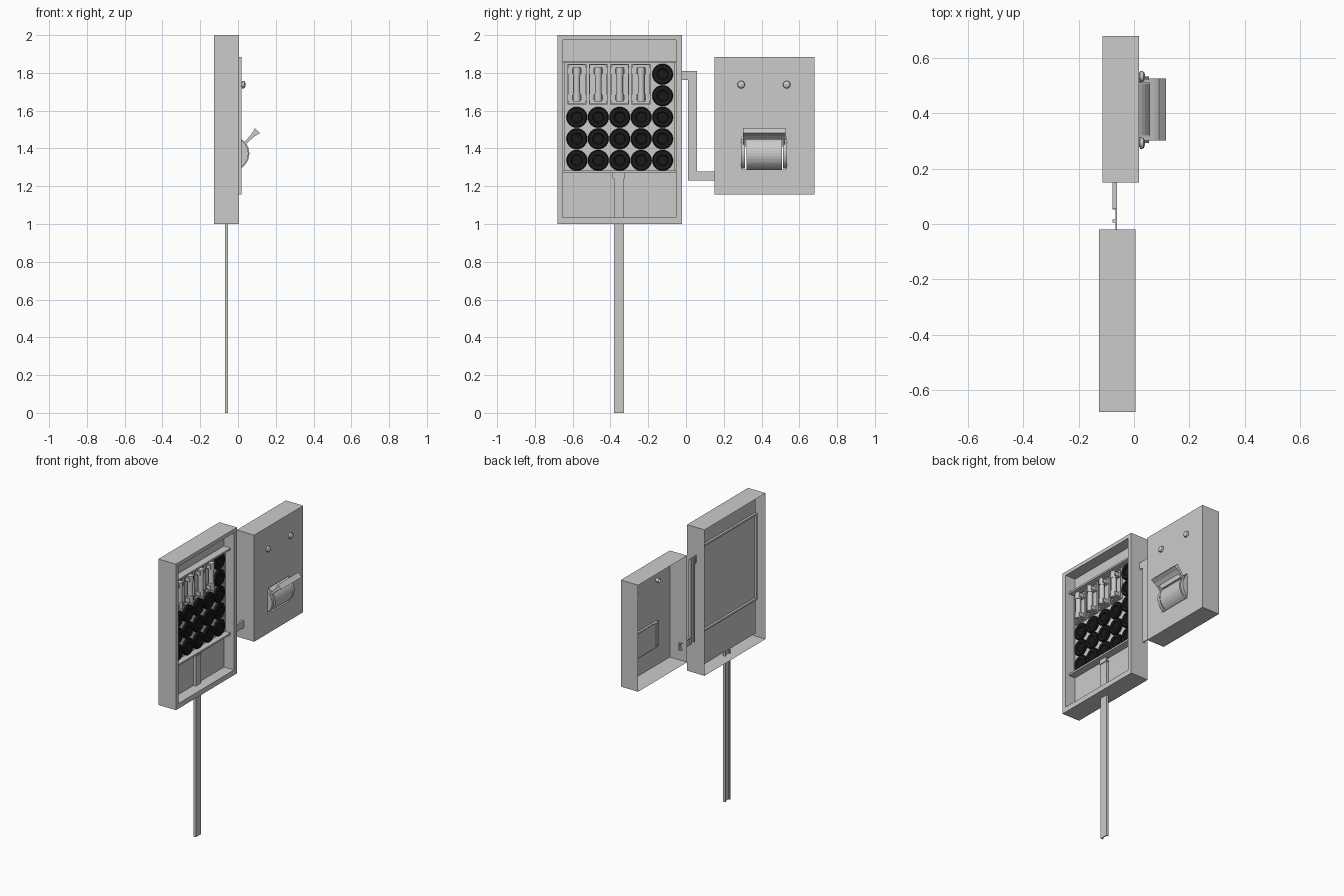
import bpy, bmesh, math
from mathutils import Matrix, Vector

if "Cube" in bpy.data.objects:
    bpy.data.objects.remove(bpy.data.objects["Cube"])


def material(name, color):
    m = bpy.data.materials.new(name)
    m.diffuse_color = (*color, 1)
    m.use_nodes = True
    m.node_tree.nodes["Principled BSDF"].inputs["Base Color"].default_value = m.diffuse_color
    return m


BLACK = material("black", (0.01, 0.01, 0.01))


def finish(name, bm, mat=None, smooth=False):
    me = bpy.data.meshes.new(name)
    bmesh.ops.recalc_face_normals(bm, faces=bm.faces)
    bm.to_mesh(me)
    bm.free()
    ob = bpy.data.objects.new(name, me)
    bpy.context.collection.objects.link(ob)
    if mat:
        me.materials.append(mat)
    if smooth:
        bpy.ops.object.select_all(action='DESELECT')
        ob.select_set(True)
        bpy.context.view_layer.objects.active = ob
        bpy.ops.object.shade_smooth_by_angle()
    return ob


def boxes(name, items, mat=None):
    """One object from boxes given as (x0, x1, y0, y1, z0, z1)."""
    bm = bmesh.new()
    for x0, x1, y0, y1, z0, z1 in items:
        m = (Matrix.Translation(((x0 + x1) / 2, (y0 + y1) / 2, (z0 + z1) / 2))
             @ Matrix.Diagonal((x1 - x0, y1 - y0, z1 - z0, 1)))
        bmesh.ops.create_cube(bm, size=1, matrix=m)
    return finish(name, bm, mat)


def shell(name, rects, cap):
    """Sheet metal shell through rectangles (x, y0, y1, z0, z1)."""
    bm = bmesh.new()
    loops = [[bm.verts.new((x, y, z)) for y, z in ((a, c), (b, c), (b, d), (a, d))]
             for x, a, b, c, d in rects]
    for p, q in zip(loops, loops[1:]):
        for i in range(4):
            j = (i + 1) % 4
            bm.faces.new((p[i], p[j], q[j], q[i]))
    if cap:
        bm.faces.new(loops[-1])
    return finish(name, bm)


def lathe(name, pos, profile, seg=24, mat=None):
    """Revolve (radius, x) points around the x axis through pos."""
    bm = bmesh.new()
    vs = [bm.verts.new((x, 0, r)) for r, x in profile]
    es = [bm.edges.new(p) for p in zip(vs, vs[1:])]
    bmesh.ops.spin(bm, geom=vs + es, cent=(0, 0, 0), axis=(1, 0, 0),
                   angle=math.tau, steps=seg)
    bmesh.ops.remove_doubles(bm, verts=bm.verts, dist=1e-5)
    bmesh.ops.translate(bm, verts=bm.verts, vec=pos)
    return finish(name, bm, mat, True)


def prism(name, pts, y0, y1, smooth=False, closed=True):
    """Extrude an (x, z) outline along y."""
    bm = bmesh.new()
    a = [bm.verts.new((x, y0, z)) for x, z in pts]
    b = [bm.verts.new((x, y1, z)) for x, z in pts]
    n = len(pts)
    for i in range(n if closed else n - 1):
        j = (i + 1) % n
        bm.faces.new((a[i], a[j], b[j], b[i]))
    if closed:
        bm.faces.new(a)
        bm.faces.new(b)
    return finish(name, bm, None, smooth)


def channel(x0, x1, y0, y1, z0, z1, t=0.006):
    """U channel open to the back, running along its longer side."""
    web = (x1 - t, x1, y0, y1, z0, z1)
    if z1 - z0 > y1 - y0:
        return [web, (x0, x1 - t, y0, y0 + t, z0, z1), (x0, x1 - t, y1 - t, y1, z0, z1)]
    return [web, (x0, x1 - t, y0, y1, z0, z0 + t), (x0, x1 - t, y0, y1, z1 - t, z1)]


# fuse cabinet: open-backed shell with a recessed front
shell("fuse_cabinet", [(-0.127, -0.68, -0.02, 1, 2), (0.006, -0.68, -0.02, 1, 2),
                       (0.006, -0.65, -0.052, 1.035, 1.975),
                       (-0.07, -0.65, -0.052, 1.035, 1.975)], True)

# frame around the fuse panel, standing out on both sides of the floor
boxes("panel_frame", [(-0.085, -0.02, -0.65, -0.052, 1.852, 1.864),
                      (-0.085, -0.02, -0.65, -0.052, 1.27, 1.282),
                      (-0.085, -0.06, -0.65, -0.642, 1.27, 1.864),
                      (-0.085, -0.06, -0.06, -0.052, 1.27, 1.864)])
boxes("fuse_panel", [(-0.069, -0.063, -0.64, -0.065, 1.282, 1.852)])

# round screw fuses
COLS = [-0.578 + 0.1135 * i for i in range(5)]
ROWS = [1.337 + 0.114 * i for i in range(5)]
for r, z in enumerate(ROWS):
    for c, y in enumerate(COLS):
        if r < 3 or c == 4:
            lathe("round_fuse", (-0.063, y, z),
                  [(0.055, 0), (0.055, 0.013), (0.05, 0.018), (0.03, 0.018),
                   (0.026, 0.012), (0, 0.012)], 24, BLACK)

# cartridge fuses in clip holders
for y in COLS[:4]:
    z0, z1, w = 1.632, 1.848, 0.05
    boxes("cartridge_holder", [
        (-0.063, -0.05, y - w, y - w + 0.006, z0, z1), (-0.063, -0.05, y + w - 0.006, y + w, z0, z1),
        (-0.063, -0.05, y - w, y + w, z0, z0 + 0.006), (-0.063, -0.05, y - w, y + w, z1 - 0.006, z1)])
    clips = []
    for z in (1.668, 1.808):
        clips.append((-0.063, -0.056, y - 0.044, y + 0.044, z - 0.015, z + 0.018))
        for s in (-1, 1):
            a, b = sorted((y + s * 0.02, y + s * 0.026))
            clips.append((-0.063, -0.025, a, b, z - 0.012, z + 0.014))
    boxes("fuse_clips", clips)
    bm = bmesh.new()
    for rad, h, zc in ((0.017, 0.18, 1.74), (0.02, 0.045, 1.672), (0.02, 0.045, 1.808)):
        bmesh.ops.create_cone(bm, cap_ends=True, segments=16, radius1=rad, radius2=rad,
                              depth=h, matrix=Matrix.Translation((-0.036, y, zc)))
    finish("cartridge_fuse", bm, None, True)

# cable channel down to the ground, with a flared top
boxes("ground_channel", channel(-0.068, -0.052, -0.382, -0.328, 0, 1.25))
boxes("channel_flare", channel(-0.068, -0.046, -0.388, -0.322, 1.24, 1.275))

# cable channel linking the two boxes
boxes("link_channel", channel(-0.077, -0.061, 0.01, 0.058, 1.23, 1.81)
      + channel(-0.077, -0.061, -0.03, 0.01, 1.762, 1.81, 0.005)
      + channel(-0.077, -0.061, 0.058, 0.17, 1.23, 1.278))

# switch box: open-backed shell with a window for the drum
shell("switch_box", [(-0.114, 0.15, 0.68, 1.155, 1.885), (0.018, 0.15, 0.68, 1.155, 1.885),
                     (0.018, 0.293, 0.533, 1.288, 1.462),
                     (0.004, 0.293, 0.533, 1.288, 1.462)], False)


# switch drum and the side straps of the lever
def arc(r, a0, a1, n=14):
    return [(-0.03 + r * math.cos(math.radians(a0 + (a1 - a0) * i / n)),
             1.373 + r * math.sin(math.radians(a0 + (a1 - a0) * i / n))) for i in range(n + 1)]


prism("switch_drum", arc(0.09, -68, 68), 0.32, 0.508)
for y0 in (0.292, 0.514):
    prism("drum_strap", arc(0.085, -68, 68), y0, y0 + 0.02)


# lever: two arms and a flared grip, tilted 45 degrees
def tilt(pts):
    u, v = Vector((1, 1)).normalized(), Vector((-1, 1)).normalized()
    return [tuple(Vector((-0.03, 1.373 - 0.012)) + u * a + v * b) for a, b in pts]


for y0 in (0.302, 0.51):
    prism("lever_arm", tilt([(0.075, -0.008), (0.15, -0.008), (0.15, 0.008), (0.075, 0.008)]),
          y0, y0 + 0.014)
prism("lever_grip", tilt([(0.13, -0.009), (0.157, -0.01), (0.188, -0.019), (0.188, 0.019),
                          (0.157, 0.01), (0.13, 0.009)]), 0.302, 0.526)

# indicator knobs
for y in (0.292, 0.533):
    dome = [(0.02 * math.cos(t * math.pi / 8), 0.014 + 0.01 * math.sin(t * math.pi / 8))
            for t in range(5)]
    lathe("indicator_knob", (0.016, y, 1.738), [(0.013, -0.02), (0.013, 0.004), (0.02, 0.006)] + dome, 16)
